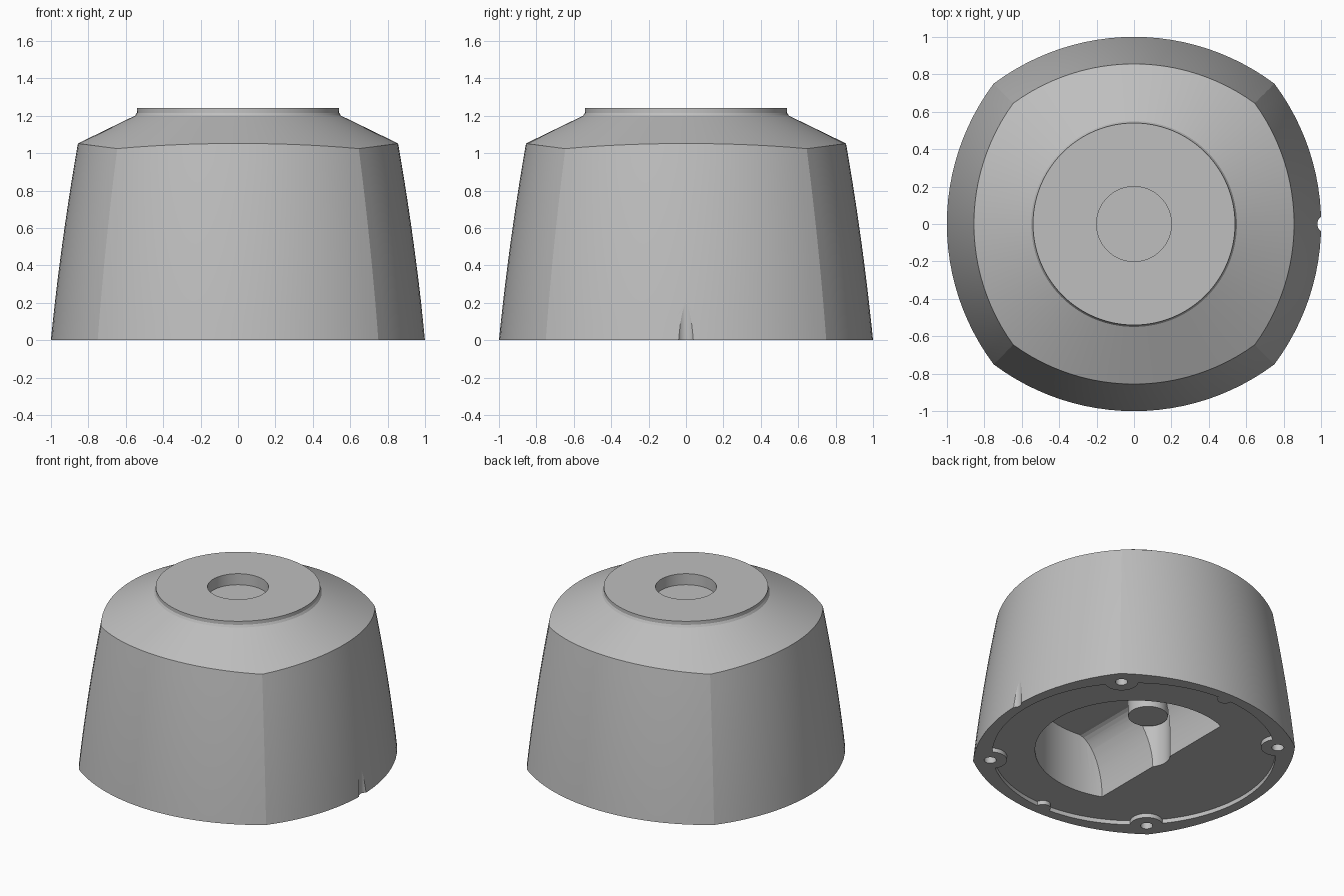
import bpy, bmesh
from math import sin, cos, pi, asin, radians, hypot, atan2

cube = bpy.data.objects.get("Cube")
if cube:
    bpy.data.objects.remove(cube, do_unlink=True)

grey = bpy.data.materials.new("plain_grey")
grey.use_nodes = True
colour = (0.52, 0.52, 0.52, 1)
grey.diffuse_color = colour
grey.node_tree.nodes["Principled BSDF"].inputs["Base Color"].default_value = colour


def loft(name, rings):
    """Closed solid skinned through rings of equal point count."""
    bm = bmesh.new()
    loops = [[bm.verts.new(p) for p in ring] for ring in rings]
    n = len(loops[0])
    for a, b in zip(loops, loops[1:]):
        for i in range(n):
            j = (i + 1) % n
            bm.faces.new((a[i], a[j], b[j], b[i]))
    bm.faces.new(loops[0][::-1])
    bm.faces.new(loops[-1])
    bmesh.ops.recalc_face_normals(bm, faces=bm.faces)
    mesh = bpy.data.meshes.new(name)
    bm.to_mesh(mesh)
    bm.free()
    mesh.materials.append(grey)
    ob = bpy.data.objects.new(name, mesh)
    bpy.context.collection.objects.link(ob)
    return ob


def cylinder(name, x, y, r, z0, z1, n=72):
    return loft(name, [[(x + r * cos(2 * pi * i / n), y + r * sin(2 * pi * i / n), z)
                        for i in range(n)] for z in (z0, z1)])


def combine(target, cutter, operation="DIFFERENCE"):
    """Apply a boolean and discard the helper."""
    cutter.hide_render = True
    mod = target.modifiers.new("cut", "BOOLEAN")
    mod.operation = operation
    mod.solver = "EXACT"
    mod.object = cutter
    bpy.context.view_layer.objects.active = target
    bpy.ops.object.modifier_apply(modifier=mod.name)
    bpy.data.objects.remove(cutter, do_unlink=True)


# Footprint: four shallow arcs meeting at corners
SEG, STEPS = 24, 10
half = asin(0.75 / 1.25)
outline = []
for side in range(4):
    for i in range(SEG):
        a = -half + 2 * half * i / SEG
        x, y = 1.25 * cos(a) - 0.25, 1.25 * sin(a)
        c, s = cos(side * pi / 2), sin(side * pi / 2)
        outline.append((x * c - y * s, x * s + y * c))


def taper(z):
    return 1 - 0.1 * z - 0.0355 * z * z


def shoulder_height(p):
    """Height where the tapered wall meets the conical shoulder."""
    z = 1.05
    for _ in range(6):
        z = 1.2 - 0.486 * (hypot(*p) * taper(z) - 0.55)
    return z


# Body: curved walls, conical shoulder, round neck
rings = []
for k in range(STEPS + 1):
    ring = []
    for p in outline:
        z = shoulder_height(p) * k / STEPS
        ring.append((p[0] * taper(z), p[1] * taper(z), z))
    rings.append(ring)
for r, z in ((0.55, 1.2), (0.541, 1.215), (0.54, 1.24)):
    angles = [atan2(p[1], p[0]) for p in outline]
    rings.append([(r * cos(a), r * sin(a), z) for a in angles])
body = loft("body", rings)

# Top socket and cable nick
combine(body, cylinder("socket_cutter", 0, 0, 0.2, 1.16, 1.4))
combine(body, cylinder("nick_cutter", 1.03, 0, 0.05, -0.1, 0.4))

# Shallow underside recess, leaving screw bosses and two small tabs
recess = cylinder("recess_cutter", 0, 0, 0.93, -0.1, 0.03, 120)
corners = [(sx * 0.67, sy * 0.67) for sx in (-1, 1) for sy in (-1, 1)]
for x, y in corners:
    combine(recess, cylinder("boss", x, y, 0.11, -0.2, 0.2))
for sy in (-1, 1):
    combine(recess, cylinder("tab", 0, sy * 0.93, 0.05, -0.2, 0.2))
combine(body, recess)
for x, y in corners:
    combine(body, cylinder("screw_hole_cutter", x, y, 0.04, -0.1, 0.2, 32))

# Underside cavity: round pocket with one curved wall
CEILING = 0.46
section = [(0.9, CEILING), (0.9, -0.1), (-0.235, -0.1)]
for i in range(13):
    t = i * pi / 24
    section.append((-0.235 + 0.175 * (1 - cos(t)), 0.03 + (CEILING - 0.03) * sin(t)))
cavity = loft("cavity_cutter", [[(x, y, z) for x, z in section] for y in (-1, 1)])
combine(cavity, cylinder("pocket", 0, 0, 0.65, -0.05, 0.8, 96), "INTERSECT")
combine(body, cavity)
combine(body, cylinder("scallop_cutter", -0.12, 0, 0.145, -0.1, CEILING - 0.005))

# Round post hanging inside the cavity
post = cylinder("inner_post", -0.12, 0, 0.13, 0.33, CEILING + 0.02)

# Smooth curved walls, crisp creases
for ob in (body, post):
    bpy.ops.object.select_all(action="DESELECT")
    ob.select_set(True)
    bpy.context.view_layer.objects.active = ob
    bpy.ops.object.shade_smooth_by_angle(angle=radians(12))
